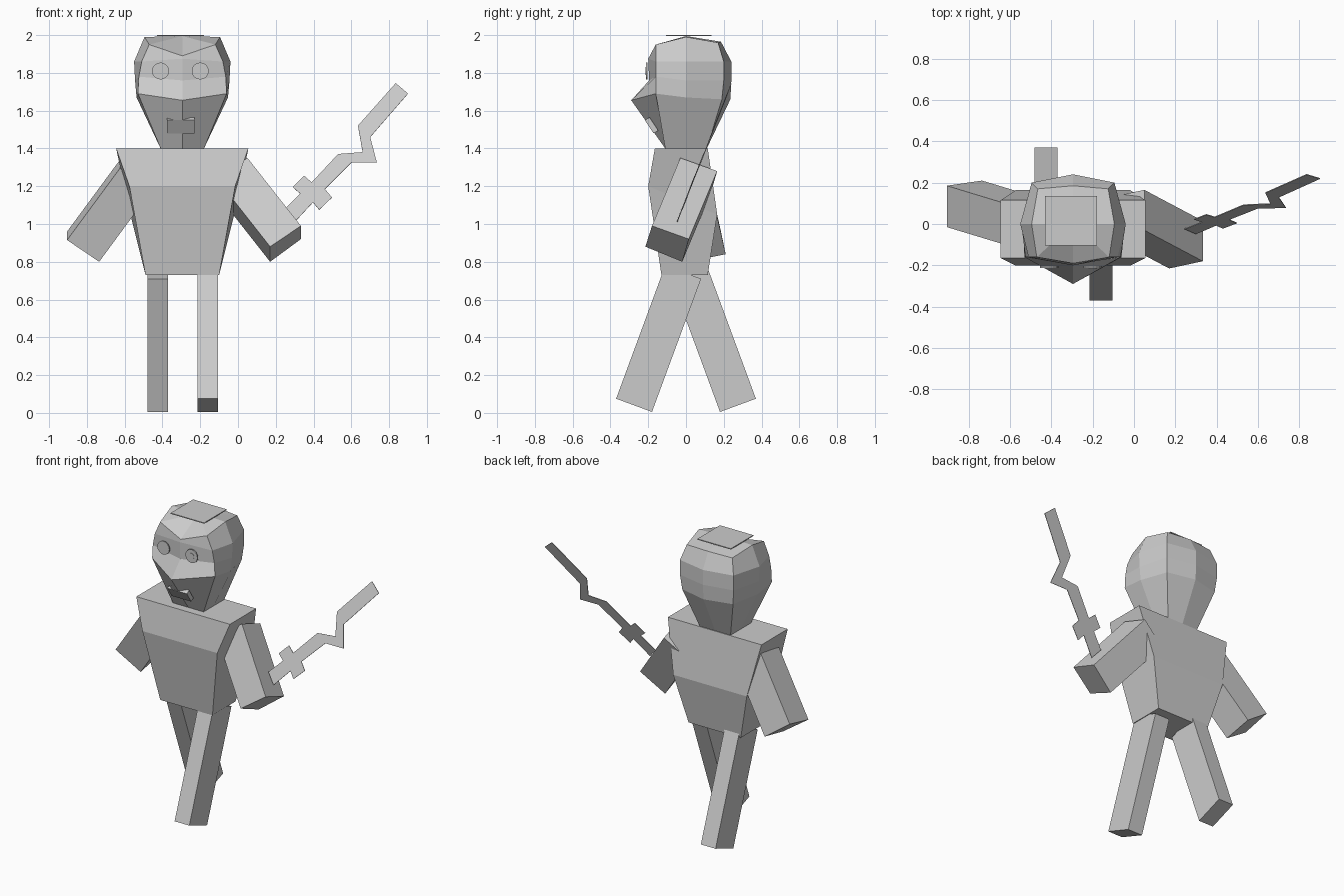
import bpy, bmesh, math
from mathutils import Vector

if "Cube" in bpy.data.objects:
    bpy.data.objects.remove(bpy.data.objects["Cube"], do_unlink=True)

grey = bpy.data.materials.new("plain_grey")
grey.use_nodes = True
grey.diffuse_color = (0.6, 0.6, 0.6, 1)
grey.node_tree.nodes["Principled BSDF"].inputs["Base Color"].default_value = (0.6, 0.6, 0.6, 1)

MID = -0.295  # centre line of the body


def finish(name, bm):
    bmesh.ops.recalc_face_normals(bm, faces=bm.faces)
    mesh = bpy.data.meshes.new(name)
    bm.to_mesh(mesh)
    bm.free()
    mesh.materials.append(grey)
    obj = bpy.data.objects.new(name, mesh)
    bpy.context.collection.objects.link(obj)
    return obj


def loft(name, rings, peak=None):
    """Skin a stack of closed rings; close the end flat or to a peak."""
    bm = bmesh.new()
    rows = [[bm.verts.new(p) for p in ring] for ring in rings]
    n = len(rows[0])
    for low, high in zip(rows, rows[1:]):
        for i in range(n):
            j = (i + 1) % n
            bm.faces.new((low[i], low[j], high[j], high[i]))
    bm.faces.new(rows[0][::-1])
    if peak:
        tip = bm.verts.new(peak)
        for i in range(n):
            bm.faces.new((rows[-1][i], rows[-1][(i + 1) % n], tip))
    else:
        bm.faces.new(rows[-1])
    return finish(name, bm)


def limb(name, end, axis):
    """Box running from an end face along an axis."""
    end = [Vector(p) for p in end]
    return loft(name, [end, [p + Vector(axis) for p in end]])


# Torso: wide shoulders, chest ridge in front, lower ridge at the back
def torso_ring(front, back):
    (fx, fy, fz), (bx, by, bz) = front, back
    return [(MID - fx, fy, fz), (MID + fx, fy, fz), (MID + bx, by, bz), (MID - bx, by, bz)]


loft("torso", [
    torso_ring((0.195, -0.13, 0.73), (0.195, 0.115, 0.73)),
    torso_ring((0.28, -0.2, 1.2), (0.275, 0.165, 1.05)),
    torso_ring((0.35, -0.165, 1.4), (0.35, 0.115, 1.4)),
])

# Striding legs
for name, x, side in (("left_leg", -0.16, 1), ("right_leg", -0.425, -1)):
    sole = [(x - 0.055, -0.37 * side, 0.075), (x + 0.055, -0.37 * side, 0.075),
            (x + 0.055, -0.18 * side, 0.005), (x - 0.055, -0.18 * side, 0.005)]
    limb(name, sole, (0, 0.26 * side, 0.705))

# Arms, given by the hand end and the direction to the shoulder
limb("left_arm", [(0.17, -0.215, 0.88), (0.333, -0.18, 0.99),
                  (0.333, 0.015, 0.92), (0.17, -0.02, 0.80)], (-0.283, 0.15, 0.36))
limb("right_arm", [(-0.905, 0.185, 0.96), (-0.905, -0.015, 0.915),
                   (-0.735, 0.01, 0.80), (-0.735, 0.21, 0.84)], (0.28, -0.085, 0.38))


# Head: half outlines from face to nape, mirrored about the centre line
def head_ring(half):
    right = [(MID + x, y, z) for x, y, z in half]
    left = [(MID - x, y, z) for x, y, z in half[-2:0:-1]]
    return right + left


loft("head", [head_ring(h) for h in (
    [(0, -0.11, 1.4), (0.115, -0.11, 1.4), (0.115, 0, 1.4), (0.115, 0.11, 1.4), (0, 0.11, 1.4)],
    [(0, -0.29, 1.655), (0.235, -0.16, 1.69), (0.242, 0, 1.67), (0.19, 0.19, 1.66), (0, 0.235, 1.66)],
    [(0, -0.195, 1.76), (0.23, -0.16, 1.78), (0.25, 0, 1.76), (0.2, 0.2, 1.76), (0, 0.24, 1.76)],
    [(0, -0.2, 1.875), (0.215, -0.16, 1.86), (0.255, 0, 1.86), (0.2, 0.2, 1.86), (0, 0.24, 1.86)],
    [(0, -0.19, 1.89), (0.175, -0.16, 1.95), (0.2, 0, 1.99), (0.17, 0.17, 1.96), (0, 0.185, 1.965)],
)], peak=(MID, 0, 1.995))

# Flat cap plate on the crown
loft("cap_plate", [[(x, y, z) for x, y in ((-0.43, -0.105), (-0.18, -0.105), (-0.18, 0.135), (-0.43, 0.135))]
                   for z in (1.994, 2.0)])


# Eyes: thin discs, the left one with a raised pupil
def disc(name, x, radius, front, back):
    turn = [math.tau * i / 16 for i in range(16)]
    loft(name, [[(x + radius * math.cos(a), y, 1.81 + radius * math.sin(a)) for a in turn]
                for y in (front, back)])


disc("right_eye", -0.41, 0.045, -0.212, -0.204)
disc("left_eye", -0.2, 0.045, -0.212, -0.204)
disc("left_pupil", -0.2, 0.021, -0.215, -0.207)

# Mouth plate, sloped along the chin
limb("mouth", [(-0.375, -0.218, 1.55), (-0.23, -0.218, 1.55),
               (-0.23, -0.172, 1.48), (-0.375, -0.172, 1.48)], (0, 0.025, 0.015))

# Zigzag blade with a crossguard, a thin sheet in a leaning plane
outline = [(0.245, 1.075), (0.30, 1.01), (0.397, 1.115), (0.43, 1.075), (0.497, 1.14),
           (0.46, 1.185), (0.60, 1.325), (0.735, 1.325), (0.70, 1.46), (0.90, 1.69),
           (0.835, 1.745), (0.635, 1.52), (0.66, 1.38), (0.53, 1.37), (0.39, 1.22),
           (0.35, 1.255), (0.29, 1.195), (0.33, 1.16)]
bm = bmesh.new()
bm.faces.new([bm.verts.new((x, 0.22 + 0.015 * (x - 0.9) + 0.38 * (z - 1.69), z)) for x, z in outline])
blade = finish("zigzag_blade", bm)
solid = blade.modifiers.new("thickness", "SOLIDIFY")
solid.thickness = 0.004
solid.offset = 0
